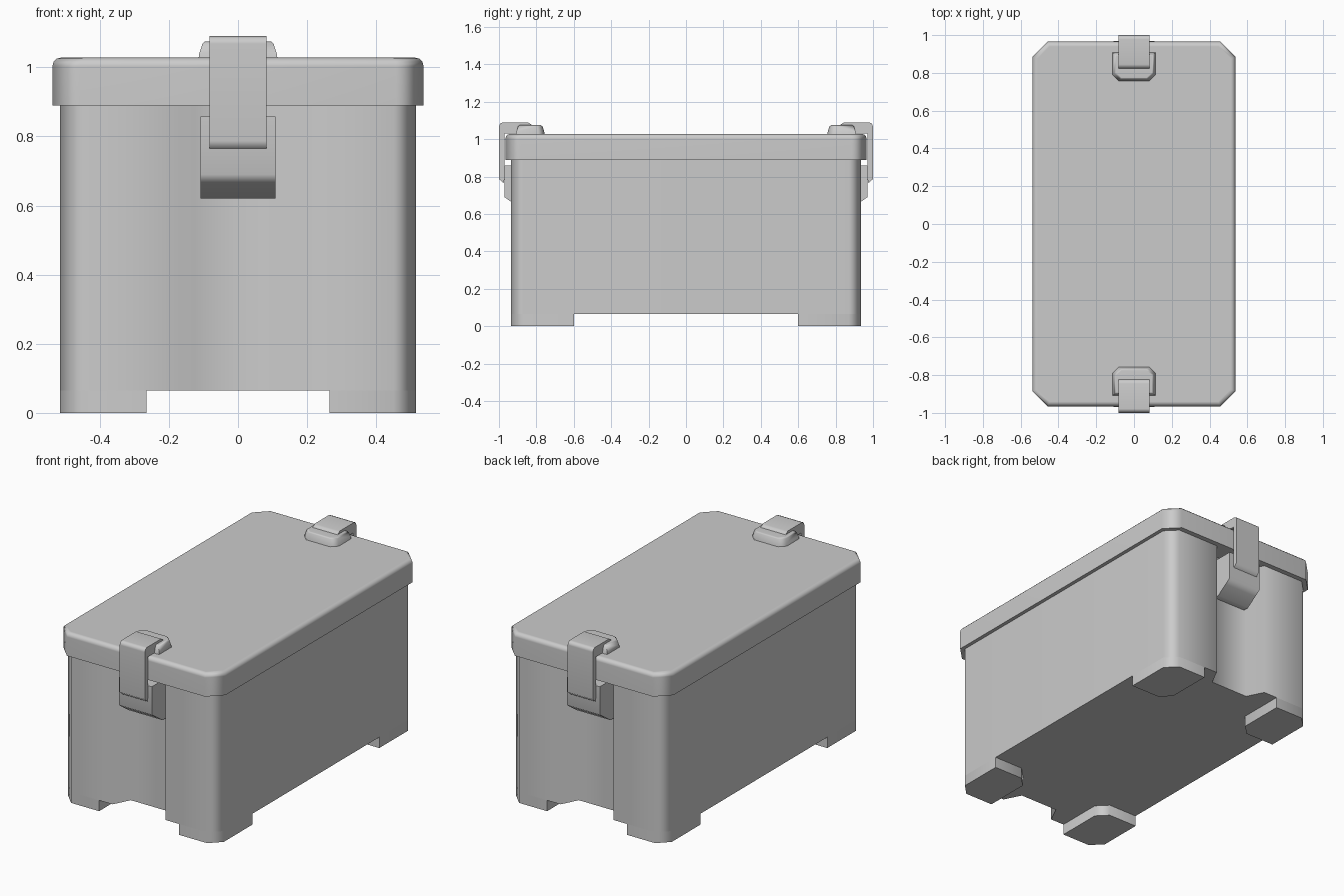
import bpy, bmesh, math

cube = bpy.data.objects.get("Cube")
if cube:
    bpy.data.objects.remove(cube, do_unlink=True)

grey = bpy.data.materials.new("plain grey")
grey.use_nodes = True
grey.diffuse_color = (0.6, 0.6, 0.6, 1)
grey.node_tree.nodes["Principled BSDF"].inputs["Base Color"].default_value = (0.6, 0.6, 0.6, 1)


def loft(name, rings, smooth_angle=70):
    """Skin a stack of matching point loops and cap both ends."""
    bm = bmesh.new()
    loops = [[bm.verts.new(p) for p in ring] for ring in rings]
    n = len(loops[0])
    for a, b in zip(loops, loops[1:]):
        for i in range(n):
            j = (i + 1) % n
            bm.faces.new((a[i], a[j], b[j], b[i]))
    bm.faces.new(loops[0][::-1])
    bm.faces.new(loops[-1])
    bmesh.ops.recalc_face_normals(bm, faces=bm.faces)
    me = bpy.data.meshes.new(name)
    bm.to_mesh(me)
    bm.free()
    me.materials.append(grey)
    ob = bpy.data.objects.new(name, me)
    bpy.context.collection.objects.link(ob)
    bpy.ops.object.select_all(action='DESELECT')
    ob.select_set(True)
    bpy.context.view_layer.objects.active = ob
    bpy.ops.object.shade_smooth_by_angle(angle=math.radians(smooth_angle))
    weighted = ob.modifiers.new("weighted_normals", 'WEIGHTED_NORMAL')
    weighted.keep_sharp = True
    return ob


def at_z(outline, z):
    return [(x, y, z) for x, y in outline]


def at_x(profile, x):
    return [(x, y, z) for y, z in profile]


def chamfered(hx, hy, c):
    """Rectangle outline with cut corners."""
    return [(hx, -hy + c), (hx, hy - c), (hx - c, hy), (-hx + c, hy),
            (-hx, hy - c), (-hx, -hy + c), (-hx + c, -hy), (hx - c, -hy)]


# Body, with a slanted vertical recess in the middle of each end
HX, HY, C, FLOOR = 0.515, 0.935, 0.065, 0.065
half = [(HX, -HY + C), (HX, HY - C), (HX - C, HY), (0.175, HY), (0.125, 0.835),
        (-0.125, 0.835), (-0.175, HY), (-HX + C, HY)]
body_outline = half + [(-x, -y) for x, y in half]
loft("box_body", [at_z(body_outline, FLOOR), at_z(body_outline, 0.91)])

# Corner feet, flush with the outer walls
foot = [(0.265, 0.66), (0.325, 0.6), (HX, 0.6), (HX, HY - C), (HX - C, HY), (0.265, HY)]
for sx, side in ((1, "left"), (-1, "right")):
    for sy, end in ((-1, "front"), (1, "back")):
        outline = [(x * sx, y * sy) for x, y in foot]
        loft(f"{end}_{side}_foot", [at_z(outline, 0), at_z(outline, FLOOR)])

# Overhanging lid with a rounded top rim
LX, LY, LC = 0.537, 0.965, 0.08
rings = [at_z(chamfered(LX, LY, LC), 0.89)]
for i in range(4):
    a = math.radians(30 * i)
    inset = 0.025 * (1 - math.cos(a))
    rings.append(at_z(chamfered(LX - inset, LY - inset, LC - 0.59 * inset),
                      1.003 + 0.025 * math.sin(a)))
loft("lid", rings)

# Latch at each end: strap, lower catch and lid anchor
strap = [(0.82, 1.03), (0.82, 1.073), (0.845, 1.09), (0.978, 1.09), (0.993, 1.084),
         (1.0, 1.068), (1.0, 0.787), (0.975, 0.765), (0.97, 0.79), (0.97, 1.03)]
catch = [(0.83, 0.858), (0.97, 0.858), (0.97, 0.69), (0.935, 0.665), (0.87, 0.62), (0.83, 0.62)]
anchor = [(0.115, 0.91), (0.115, 0.79), (0.08, 0.755), (-0.08, 0.755), (-0.115, 0.79), (-0.115, 0.91)]


def anchor_ring(s, k, z):
    """Anchor outline shrunk by k towards its middle."""
    return [(x * (1 - k / 0.115), s * (0.833 + (y - 0.833) * (1 - k / 0.078)), z) for x, y in anchor]


for s, end in ((-1, "front"), (1, "back")):
    strap_side = [(y * s, z) for y, z in strap]
    catch_side = [(y * s, z) for y, z in catch]
    loft(f"{end}_latch_strap", [at_x(strap_side, -0.083), at_x(strap_side, 0.083)], 60)
    loft(f"{end}_latch_catch", [at_x(catch_side, -0.109), at_x(catch_side, 0.109)], 65)
    loft(f"{end}_latch_anchor", [anchor_ring(s, 0, 1.02), anchor_ring(s, 0.003, 1.04),
                                 anchor_ring(s, 0.012, 1.068), anchor_ring(s, 0.02, 1.075)])
